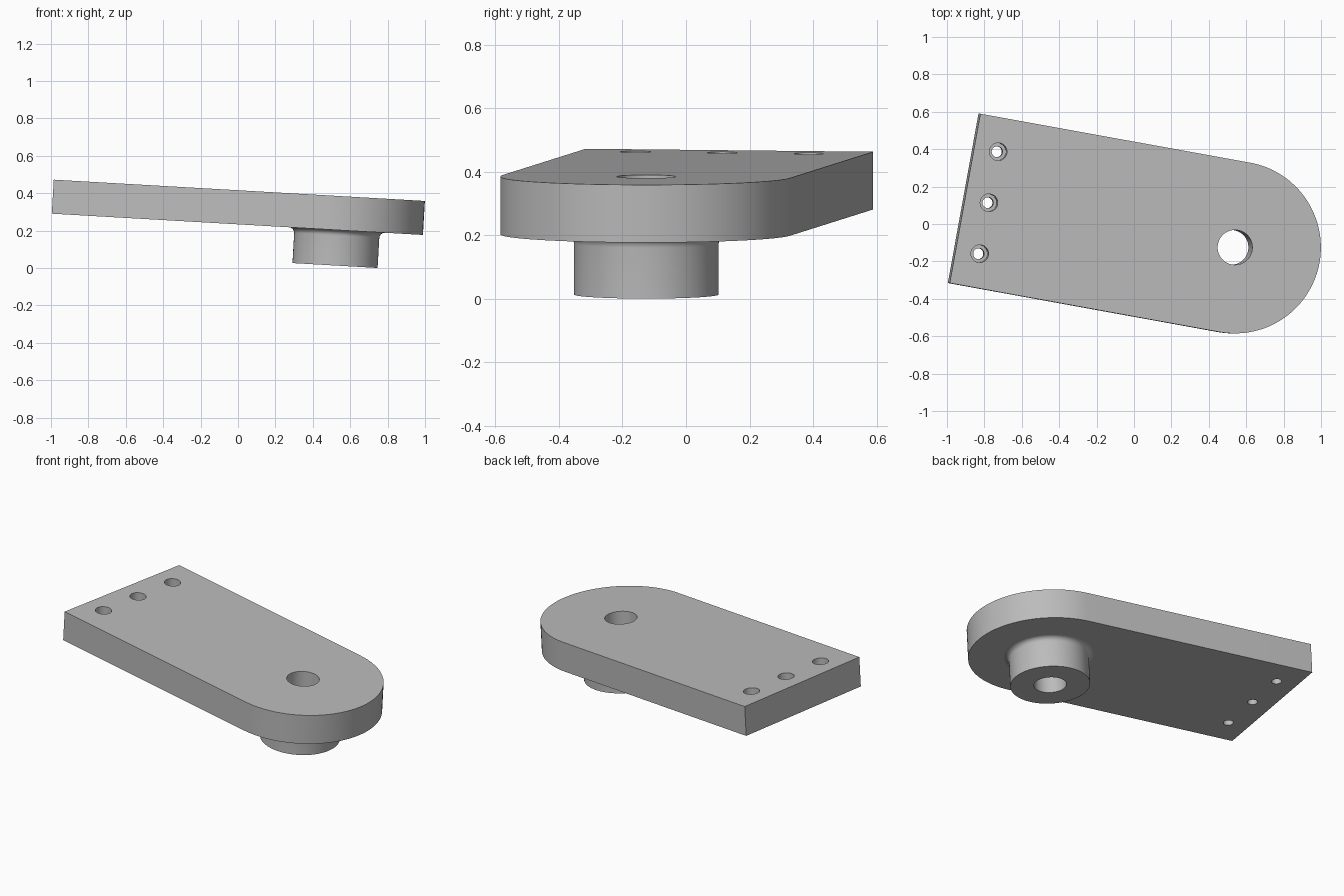
import bpy
import bmesh
from math import sin, cos, pi, radians
from mathutils import Matrix

cube = bpy.data.objects.get("Cube")
if cube:
    bpy.data.objects.remove(cube, do_unlink=True)

# Plate frame: origin on the top face, on the axis of the rounded end
RADIUS, LENGTH, THICK = 0.46, 1.469, 0.182
BOTTOM = 0.372
BOSS_R, FILLET, BORE_R = 0.228, 0.03, 0.093
SEG = 96

grey = bpy.data.materials.new("grey metal")
grey.use_nodes = True
colour = (0.5, 0.5, 0.5, 1)
grey.diffuse_color = colour
grey.node_tree.nodes["Principled BSDF"].inputs["Base Color"].default_value = colour


def to_object(name, bm):
    bmesh.ops.recalc_face_normals(bm, faces=bm.faces)
    mesh = bpy.data.meshes.new(name)
    bm.to_mesh(mesh)
    bm.free()
    mesh.materials.append(grey)
    obj = bpy.data.objects.new(name, mesh)
    bpy.context.collection.objects.link(obj)
    return obj


def lathe(name, profile, x=0, y=0, seg=SEG):
    """Solid of revolution from (radius, z) pairs, with flat end caps."""
    bm = bmesh.new()
    rings = [[bm.verts.new((x + r * cos(2 * pi * i / seg), y + r * sin(2 * pi * i / seg), z))
              for i in range(seg)] for r, z in profile]
    for a, b in zip(rings, rings[1:]):
        for i in range(seg):
            j = (i + 1) % seg
            bm.faces.new((a[i], a[j], b[j], b[i]))
    bm.faces.new(rings[0])
    bm.faces.new(rings[-1])
    return to_object(name, bm)


def combine(target, tool, operation):
    mod = target.modifiers.new(operation, "BOOLEAN")
    mod.operation, mod.object, mod.solver = operation, tool, "EXACT"
    bpy.context.view_layer.objects.active = target
    bpy.ops.object.modifier_apply(modifier=mod.name)
    bpy.data.objects.remove(tool, do_unlink=True)


# Plate: square at one end, half round at the other
bm = bmesh.new()
outline = [(-LENGTH, RADIUS), (-LENGTH, -RADIUS)]
outline += [(RADIUS * sin(t), -RADIUS * cos(t)) for t in (pi * i / 48 for i in range(49))]
face = bm.faces.new([bm.verts.new((x, y, 0)) for x, y in outline])
ext = bmesh.ops.extrude_face_region(bm, geom=[face])
bmesh.ops.translate(bm, vec=(0, 0, -THICK),
                    verts=[v for v in ext["geom"] if isinstance(v, bmesh.types.BMVert)])
plate = to_object("mounting_plate", bm)

# Boss below the rounded end, with a fillet at its root
profile = [(BOSS_R + FILLET, -THICK / 2)]
for i in range(9):
    t = pi / 2 * i / 8
    profile.append((BOSS_R + FILLET * (1 - sin(t)), -THICK - FILLET * (1 - cos(t))))
profile.append((BOSS_R, -BOTTOM))
combine(plate, lathe("boss", profile), "UNION")

# Bore through plate and boss
combine(plate, lathe("bore", [(BORE_R, 0.1), (BORE_R, -0.5)]), "DIFFERENCE")

# Row of counterbored screw holes
for k in (-1, 0, 1):
    hole = [(0.047, 0.1), (0.047, -0.1), (0.029, -0.1), (0.029, -0.3)]
    combine(plate, lathe("screw_hole", hole, 0.13 - LENGTH, 0.277 * k, 48), "DIFFERENCE")

# Smooth round walls, flat planar faces
bpy.ops.object.select_all(action="DESELECT")
plate.select_set(True)
bpy.context.view_layer.objects.active = plate
bpy.ops.object.shade_smooth_by_angle(angle=radians(30))
for poly in plate.data.polygons:
    if abs(poly.normal.z) > 0.999:
        poly.use_smooth = False

# Turn and tilt into place
plate.data.transform(Matrix.Translation((0.54, -0.125, 0.3845))
                     @ Matrix.Rotation(radians(3.28), 4, "Y")
                     @ Matrix.Rotation(radians(-10.27), 4, "Z"))
